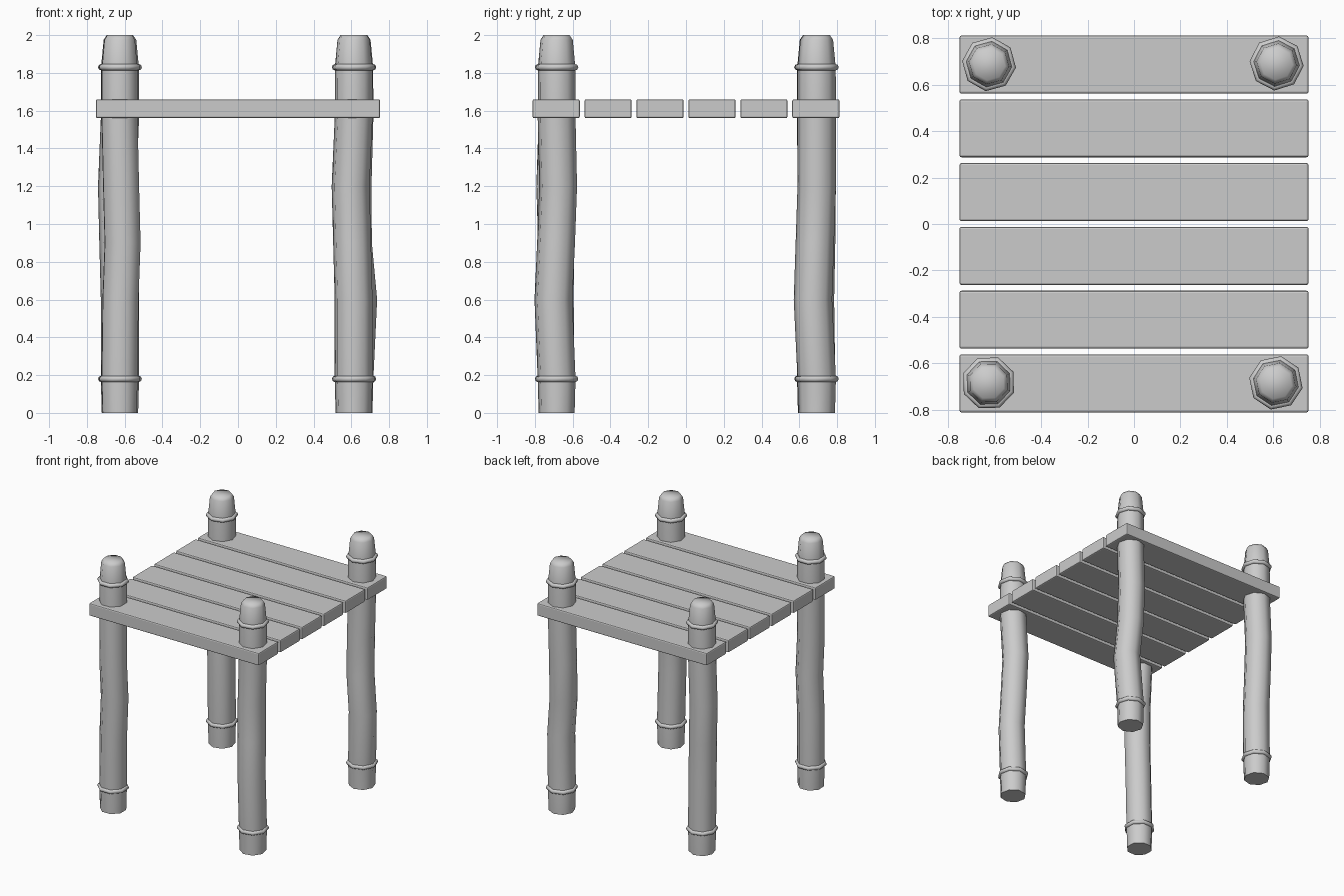
import bpy, bmesh, math

if "Cube" in bpy.data.objects:
    bpy.data.objects.remove(bpy.data.objects["Cube"])


def smooth(obj, angle):
    bpy.ops.object.select_all(action='DESELECT')
    obj.select_set(True)
    bpy.context.view_layer.objects.active = obj
    bpy.ops.object.shade_smooth_by_angle(angle=math.radians(angle))


def plank(name, y):
    bpy.ops.mesh.primitive_cube_add(size=1, location=(0, y, 1.61))
    obj = bpy.context.object
    obj.name = name
    obj.scale = (1.506, 0.25, 0.1)
    bpy.ops.object.transform_apply(location=False, rotation=False, scale=True)
    bev = obj.modifiers.new("soft edges", 'BEVEL')
    bev.width = 0.009
    bev.segments = 2


# Post profile: height and radius from the foot to the bevelled top
PROFILE = [(0, .097), (.18, .102), (.6, .102), (.9, .102), (1.2, .102),
           (1.56, .102), (1.83, .101), (1.975, .087), (2.0, .07)]


def post(name, x, y, phase, bends):
    bm = bmesh.new()
    loops = []
    for z, r in PROFILE:
        dx, dy = bends.get(z, (0, 0))
        loops.append([bm.verts.new((x + dx + r * math.cos(phase + i * math.tau / 8),
                                    y + dy + r * math.sin(phase + i * math.tau / 8), z))
                      for i in range(8)])
    for a, b in zip(loops, loops[1:]):
        for i in range(8):
            j = (i + 1) % 8
            bm.faces.new((a[i], a[j], b[j], b[i]))
    bm.faces.new(loops[0][::-1])
    bm.faces.new(loops[-1])
    mesh = bpy.data.meshes.new(name)
    bm.to_mesh(mesh)
    bm.free()
    obj = bpy.data.objects.new(name, mesh)
    bpy.context.collection.objects.link(obj)
    smooth(obj, 60)
    # Bands near the foot and the top
    for label, z in (("lower", .18), ("upper", 1.83)):
        bpy.ops.mesh.primitive_torus_add(major_segments=8, minor_segments=8,
                                         major_radius=.1, minor_radius=.017,
                                         location=(x, y, z), rotation=(0, 0, phase))
        band = bpy.context.object
        band.name = f"{name}_{label}_band"
        smooth(band, 60)


# Deck
for k in range(6):
    plank(f"plank_{k + 1}", -0.6875 + 0.275 * k)

# Slightly crooked corner posts, with bends as offsets by height
rad = math.radians
post("front_left_post", -.627, -.685, rad(24),
     {.6: (.005, -.005), .9: (.016, -.003), 1.2: (.008, -.012)})
post("front_right_post", .612, -.685, rad(34),
     {.6: (0, -.017), .9: (-.008, -.003), 1.2: (-.016, .008)})
post("back_left_post", -.625, .689, rad(38),
     {.6: (0, -.006), .9: (-.008, 0), 1.2: (-.015, .003)})
post("back_right_post", .615, .692, rad(40),
     {.6: (.02, -.02), .9: (-.008, -.01), 1.2: (-.01, 0)})
